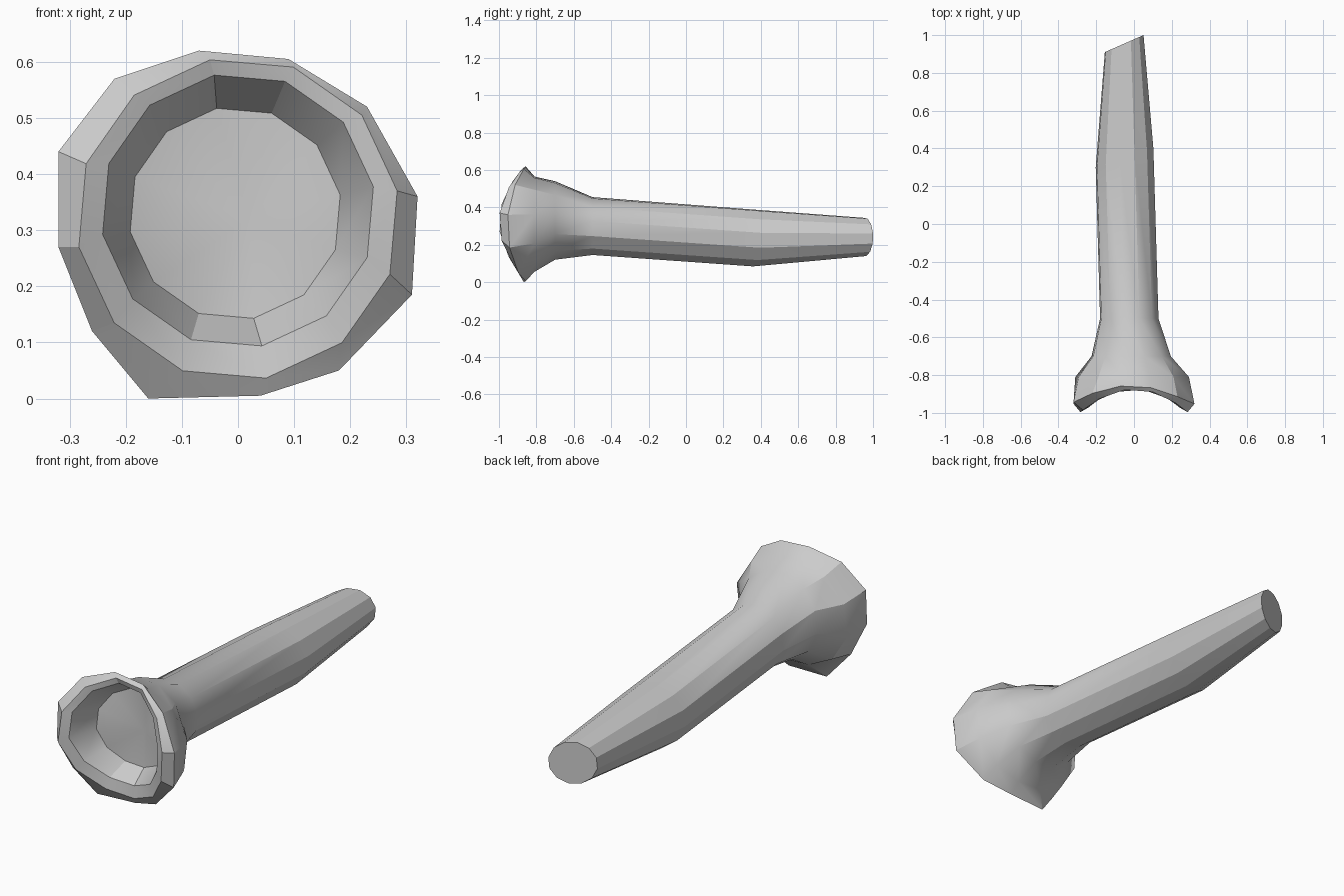
import bpy, bmesh
from math import sin, cos, radians

SIDES = 12
cube = bpy.data.objects.get("Cube")
if cube:
    bpy.data.objects.remove(cube)

grey = bpy.data.materials.new("plain_grey")
grey.use_nodes = True
grey.diffuse_color = (0.6, 0.6, 0.6, 1)
grey.node_tree.nodes["Principled BSDF"].inputs["Base Color"].default_value = grey.diffuse_color


def ring(x, z, r, y, saddle=0, squash=0, tilt=0):
    """Twelve points around the y axis; saddle bends the ring, tilt slants it."""
    pts = []
    for i in range(SIDES):
        a = radians(10 + 360 * i / SIDES)
        rad = r + squash * cos(2 * a)
        dx = rad * cos(a)
        pts.append((x + dx, y - saddle * cos(2 * a) + tilt * dx, z + rad * sin(a)))
    return pts


def loft(name, rings, cap_start=None, cap_end=False):
    """Bridge rings into one skin; cap_start is the centre point of a fan."""
    bm = bmesh.new()
    loops = [[bm.verts.new(p) for p in pts] for pts in rings]
    for a, b in zip(loops, loops[1:]):
        for i in range(SIDES):
            j = (i + 1) % SIDES
            bm.faces.new((a[i], a[j], b[j], b[i]))
    if cap_start:
        c = bm.verts.new(cap_start)
        for i in range(SIDES):
            bm.faces.new((c, loops[0][(i + 1) % SIDES], loops[0][i]))
    if cap_end:
        bm.faces.new(loops[-1])
    bmesh.ops.recalc_face_normals(bm, faces=bm.faces)
    mesh = bpy.data.meshes.new(name)
    bm.to_mesh(mesh)
    bm.free()
    mesh.materials.append(grey)
    ob = bpy.data.objects.new(name, mesh)
    bpy.context.collection.objects.link(ob)
    bpy.ops.object.select_all(action="DESELECT")
    ob.select_set(True)
    bpy.context.view_layer.objects.active = ob
    bpy.ops.object.shade_smooth_by_angle(angle=radians(29))


# Irregular outer edge of the rim, counter-clockwise from the left side
outline = [(.32, .36), (.23, .52), (.09, .605), (-.07, .62), (-.22, .57), (-.32, .44),
           (-.32, .27), (-.26, .12), (-.16, 0), (.04, .005), (.18, .05), (.31, .185)]
bent = ring(0, .31, .3, -.905, saddle=.05)
rim_edge = [(x, p[1], z) for (x, z), p in zip(outline, bent)]

# One continuous skin: cup floor, cup wall, lip, rim, flare, stem, end cap
loft("flared_tube", [
    ring(-.005, .33, .19, -.8, saddle=.03),
    ring(0, .335, .245, -.92, saddle=.055),
    ring(0, .32, .288, -.937, saddle=.063),
    rim_edge,
    ring(-.01, .31, .282, -.81, squash=.025),
    ring(-.015, .33, .213, -.7),
    ring(-.025, .3, .157, -.5),
    ring(-.05, .237, .155, .35, tilt=.33),
    ring(-.052, .242, .104, .955, tilt=.44),
], cap_start=(.0, .32, .0) and (.02, -.76, .32), cap_end=True)
